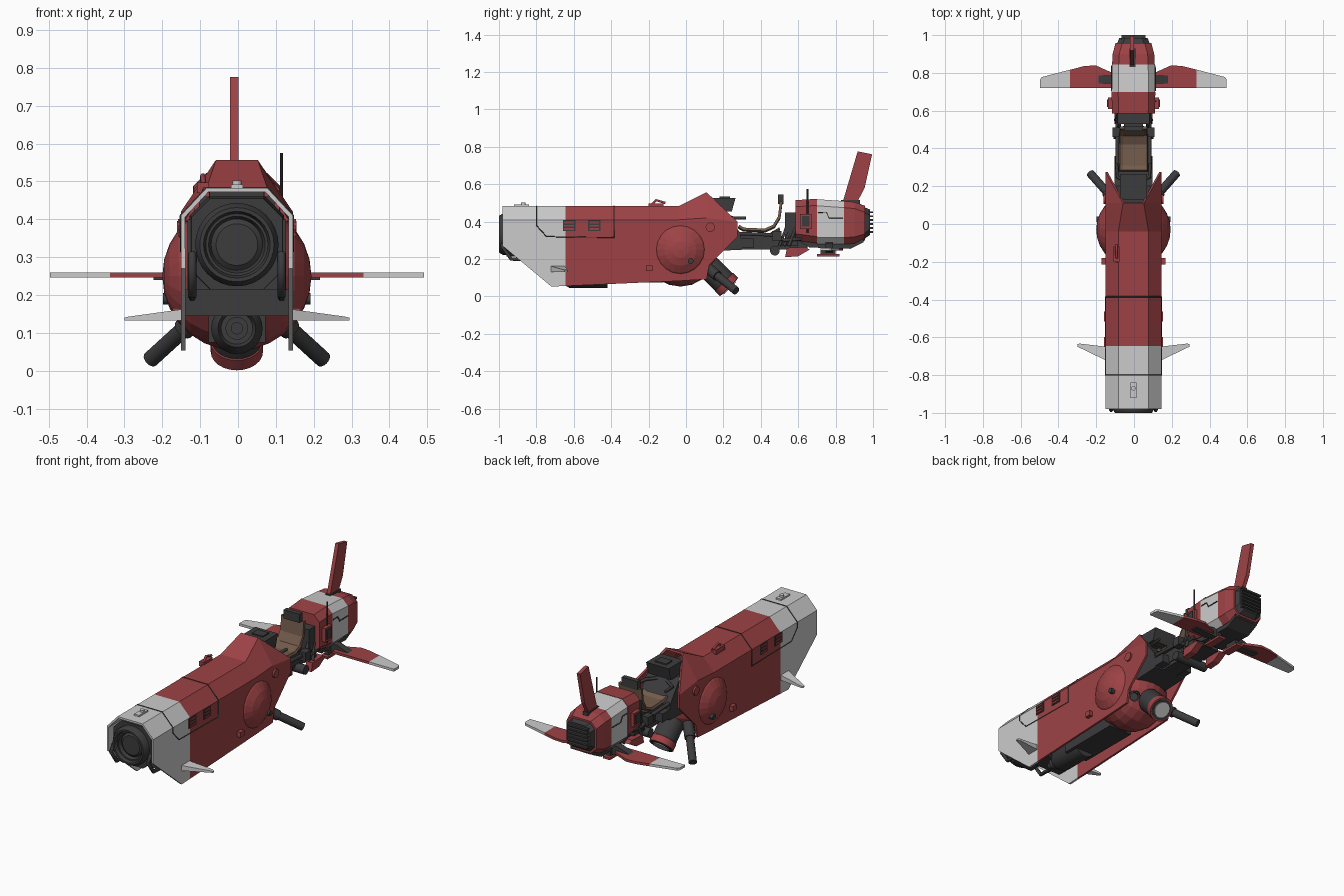
import bpy, bmesh, math
from mathutils import Vector


def material(name, rgb):
    m = bpy.data.materials.new(name)
    m.diffuse_color = (*rgb, 1)
    return m


RED = material("red_paint", (0.34, 0.055, 0.06))
WHITE = material("white_paint", (0.62, 0.62, 0.62))
DARK = material("dark_metal", (0.045, 0.045, 0.048))
BROWN = material("brown_leather", (0.17, 0.105, 0.07))
rounds = []


def mesh(name, verts, faces, mat, mirror=False, thick=0):
    """Mesh in world coordinates; open shells (thick > 0) keep their winding."""
    bm = bmesh.new()
    vs = [bm.verts.new(v) for v in verts]
    for f in faces:
        bm.faces.new([vs[i] for i in f])
    if not thick:
        bmesh.ops.remove_doubles(bm, verts=bm.verts, dist=1e-5)
        bmesh.ops.recalc_face_normals(bm, faces=bm.faces)
    me = bpy.data.meshes.new(name)
    bm.to_mesh(me)
    bm.free()
    o = bpy.data.objects.new(name, me)
    bpy.context.collection.objects.link(o)
    me.materials.append(mat)
    if thick:
        s = o.modifiers.new("thickness", 'SOLIDIFY')
        s.thickness, s.offset = thick, -1
    if mirror:
        o.modifiers.new("mirror", 'MIRROR').use_mirror_merge = False
    return o


def grid(rows, closed):
    n = len(rows[0])
    return [(s * n + i, (s + 1) * n + i, (s + 1) * n + (i + 1) % n, s * n + (i + 1) % n)
            for s in range(len(rows) - 1) for i in range(n if closed else n - 1)]


def loft(name, rings, mat, mirror=False):
    n, k = len(rings[0]), len(rings)
    caps = [tuple(range(n)), tuple(range((k - 1) * n, k * n))]
    return mesh(name, [v for r in rings for v in r], grid(rings, True) + caps, mat, mirror)


def prism(name, pts, axis, a, b, mat, mirror=False):
    put = {'x': lambda p, t: (t, *p), 'y': lambda p, t: (p[0], t, p[1]), 'z': lambda p, t: (*p, t)}[axis]
    return loft(name, [[put(p, t) for p in pts] for t in (a, b)], mat, mirror)


def box(name, x0, x1, y0, y1, z0, z1, mat, mirror=False):
    return prism(name, [(x0, y0), (x1, y0), (x1, y1), (x0, y1)], 'z', z0, z1, mat, mirror)


def lathe(name, prof, loc, d, mat, mirror=False, n=24, smooth=True):
    q = Vector(d).to_track_quat('Z', 'Y')
    rings = [[Vector(loc) + q @ Vector((r * math.cos(2 * math.pi * i / n), r * math.sin(2 * math.pi * i / n), h))
              for i in range(n)] for r, h in prof]
    o = mesh(name, [v for r in rings for v in r], grid(rings, True), mat, mirror)
    if smooth:
        rounds.append(o)
    return o


def cyl(name, p, q, r, mat, mirror=False, n=20):
    d = Vector(q) - Vector(p)
    return lathe(name, [(0, 0), (r, 0), (r, d.length), (0, d.length)], p, d, mat, mirror, n)


def pipe(name, pts, r, mat, mirror=False):
    for s in ((1, -1) if mirror else (1,)):
        cu = bpy.data.curves.new(name, 'CURVE')
        cu.dimensions, cu.bevel_depth, cu.bevel_resolution, cu.use_fill_caps = '3D', r, 1, True
        sp = cu.splines.new('POLY')
        sp.points.add(len(pts) - 1)
        for p, c in zip(sp.points, pts):
            p.co = (c[0] * s, c[1], c[2], 1)
        o = bpy.data.objects.new(name, cu)
        bpy.context.collection.objects.link(o)
        cu.materials.append(mat)


def octagon(y, w, z0, z1, c):
    half = [(w - c, z0), (w, z0 + c), (w, z1 - c), (w - c, z1)]
    return [(x, y, z) for x, z in half] + [(-x, y, z) for x, z in reversed(half)]


# Main hull shell, open at the front and below; W is the half width
W = 0.148


def hull(name, stations, mat):
    rows = [st + [(-x, y, z) for x, y, z in reversed(st)] for st in stations]
    return mesh(name, [v for r in rows for v in r], grid(rows, False), mat, thick=0.012)


def station(y, zb):
    return [(W, y, zb), (W, y, 0.41), (0.08, y, 0.483)]


hull("hull_nose", [station(-0.98, 0.27), station(-0.72, 0.053), station(-0.645, 0.056)], WHITE)
hull("hull_body", [station(-0.645, 0.056), station(-0.04, 0.083),
                   [(W, 0.11, 0.092), (W, 0.11, 0.42), (0.055, 0.11, 0.557)]], RED)
mesh("hull_rear_cheek", [(W, 0.11, 0.092), (W, 0.125, 0.17), (W, 0.275, 0.32), (W, 0.275, 0.40),
                         (W, 0.11, 0.42), (0.055, 0.11, 0.557)], [(0, 1, 2, 3, 4), (4, 3, 5)], RED, True, 0.012)

# Panel seams, side vents and small hull fittings
pipe("panel_seam", [(0.08, -0.8, 0.483), (W, -0.8, 0.41), (W, -0.8, 0.38), (W, -0.745, 0.32),
                    (W, -0.385, 0.315), (W, -0.385, 0.41), (0.08, -0.385, 0.483)], 0.003, DARK, True)
for y in (-0.8, -0.385):
    pipe("top_seam", [(-0.08, y, 0.483), (0.08, y, 0.483)], 0.003, DARK)
for y in (-0.625, -0.49):
    box("side_vent", 0.14, 0.151, y - 0.033, y + 0.033, 0.35, 0.41, DARK, True)
    for z in (0.36, 0.378, 0.396):
        box("vent_slat", 0.14, 0.156, y - 0.026, y + 0.026, z - 0.005, z + 0.005, RED, True)
box("nose_latch", -0.016, 0.016, -0.92, -0.84, 0.48, 0.492, WHITE)
cyl("nose_latch_knob", (0, -0.87, 0.49), (0, -0.87, 0.503), 0.012, WHITE)
box("side_tab", 0.14, 0.17, -0.215, -0.18, 0.135, 0.165, RED, True)
cyl("cheek_cap", (0.12, 0.13, 0.37), (0.158, 0.13, 0.37), 0.025, RED, True)
pipe("hull_sensor", [(-0.085, -0.2, 0.475), (-0.09, -0.16, 0.515), (-0.09, -0.11, 0.5)], 0.007, RED)
box("hull_sensor_foot", -0.105, -0.075, -0.2, -0.12, 0.47, 0.497, RED)

# Faceted ball housing that bulges through both sides and the belly
R = 0.197
lathe("ball_housing", [(R * math.sin(math.pi * i / 14), -R * math.cos(math.pi * i / 14)) for i in range(15)],
      (0, -0.03, 0.25), (1, 0, 0), RED, n=20, smooth=False)
cyl("ball_pin", (0.17, 0.025, 0.19), (0.195, 0.025, 0.19), 0.015, DARK, True)

# Nose engine inside the hull
loft("engine_cowl", [octagon(-0.96, 0.12, 0.215, 0.455, 0.05), octagon(-0.3, 0.125, 0.215, 0.46, 0.05)], DARK)
lathe("nose_engine", [(0.11, 0), (0.11, 0.28), (0.098, 0.3), (0.088, 0.3), (0.082, 0.28), (0.075, 0.28),
                      (0.068, 0.26), (0.055, 0.27), (0, 0.27)], (0, -0.7, 0.333), (0, -1, 0), DARK, n=32)
pipe("nose_bar", [(0.118, -0.96, 0.31), (0.118, -0.985, 0.27), (0.118, -0.935, 0.2), (0.118, -0.8, 0.195)],
     0.011, DARK, True)
box("nose_crossbeam", -0.137, 0.137, -0.8, -0.68, 0.145, 0.215, DARK)
box("hull_core", -0.13, 0.13, -0.68, 0.11, 0.16, 0.4, DARK)
box("belly_box", -0.075, 0.075, -0.5, -0.12, 0.075, 0.17, DARK)
lathe("belly_intake", [(0, 0), (0.068, 0), (0.068, 0.2), (0.05, 0.23), (0.042, 0.21), (0.03, 0.21),
                       (0.03, 0.27), (0.016, 0.27), (0.016, 0.3), (0, 0.3)],
      (0, -0.42, 0.112), (0, -1, 0), DARK)

# Belly thruster pointing back and down, with angled landing struts
lathe("thruster", [(0, 0), (0.055, 0), (0.066, 0.03), (0.066, 0.14), (0.06, 0.14), (0.06, 0.18), (0, 0.18)],
      (0, 0.105, 0.175), (0, 1, -1), DARK)
lathe("thruster_rim", [(0.058, 0.13), (0.069, 0.14), (0.069, 0.177), (0.055, 0.177), (0.055, 0.17), (0.058, 0.13)],
      (0, 0.105, 0.175), (0, 1, -1), RED)
lathe("thruster_disc", [(0, 0.17), (0.045, 0.17), (0.045, 0.184), (0, 0.184)],
      (0, 0.105, 0.175), (0, 1, -1), WHITE)
cyl("landing_strut", (0.08, 0.1, 0.165), (0.228, 0.268, 0.03), 0.022, DARK, True)
cyl("strut_socket", (0.07, 0.09, 0.174), (0.14, 0.168, 0.11), 0.029, DARK, True)

# Small nose fins
loft("nose_fin", [[(x, y, z) for y, z in ((ya, z0), (yb, z0), (yb, z1), (ya, z1))] for x, ya, yb, z0, z1 in
                  ((0.14, -0.725, -0.65, 0.132, 0.163), (0.285, -0.655, -0.633, 0.132, 0.143),
                   (0.297, -0.65, -0.637, 0.132, 0.14))], WHITE, True)

# Cockpit: dash, tub, seat and bars
prism("dashboard", [(0.13, 0.527), (0.265, 0.527), (0.245, 0.455), (0.13, 0.45)], 'x', -0.072, 0.072, DARK)
box("dash_screen", -0.035, 0.035, 0.18, 0.235, 0.525, 0.534, DARK)
prism("cockpit_tub", [(0.08, 0.24), (0.3, 0.25), (0.29, 0.34), (0.2, 0.46), (0.08, 0.46)], 'x', -0.1, 0.1, DARK)
pipe("handlebar", [(0.03, 0.22, 0.43), (0.085, 0.25, 0.42), (0.09, 0.32, 0.42)], 0.009, DARK, True)
curve = [(0.285, 0.375), (0.31, 0.36), (0.42, 0.355), (0.465, 0.375), (0.492, 0.42), (0.502, 0.5)]
seat_rows = [[(x, y, z) for x in (-0.072, -0.055, 0.055, 0.072)] for y, z in curve]
mesh("seat", [(x, y, z + (0.008 if abs(x) > 0.06 else 0)) for r in seat_rows for x, y, z in r],
     [f[::-1] for f in grid(seat_rows, False)], BROWN, thick=0.014)
box("headrest", -0.05, 0.05, 0.492, 0.52, 0.495, 0.545, DARK)
prism("seat_base", [(0.29, 0.27), (0.52, 0.27), (0.5, 0.37), (0.45, 0.34), (0.29, 0.34)], 'x', -0.055, 0.055, DARK)

# Open frame joining hull and tail
box("keel_beam", -0.05, 0.05, 0.1, 0.65, 0.25, 0.3, DARK)
box("foot_block", 0.05, 0.1, 0.26, 0.36, 0.26, 0.31, DARK, True)
pipe("side_rail", [(0.085, 0.2, 0.34), (0.085, 0.45, 0.33), (0.085, 0.53, 0.3), (0.085, 0.62, 0.31)], 0.011, DARK, True)
for i in range(3):
    y = 0.5 + 0.025 * i
    pipe("rear_brace", [(0.075 + 0.01 * i, y, 0.27), (0.075, y + 0.04, 0.38), (0.07, 0.62, 0.4)], 0.009, DARK, True)
cyl("frame_pivot", (-0.105, 0.475, 0.245), (0.105, 0.475, 0.245), 0.026, DARK)
box("frame_engine", -0.085, 0.085, 0.53, 0.6, 0.27, 0.45, DARK)
box("frame_pack", 0.07, 0.112, 0.46, 0.51, 0.3, 0.35, DARK, True)
prism("lower_cowl", [(0.53, 0.21), (0.6, 0.215), (0.66, 0.25), (0.64, 0.265), (0.54, 0.26)], 'x', 0.06, 0.1, RED, True)

# Tail pod in three painted bands, with a grille
loft("tail_front", [octagon(0.585, 0.113, 0.3, 0.515, 0.035), octagon(0.7, 0.116, 0.285, 0.522, 0.035)], RED)
loft("tail_band", [octagon(0.7, 0.115, 0.28, 0.52, 0.035), octagon(0.845, 0.113, 0.28, 0.51, 0.035)], WHITE)
loft("tail_rear", [octagon(0.845, 0.113, 0.28, 0.51, 0.035), octagon(0.9, 0.11, 0.283, 0.505, 0.035),
                   octagon(0.958, 0.095, 0.3, 0.485, 0.035)], RED)
loft("tail_grille", [octagon(0.95, 0.088, 0.305, 0.478, 0.03), octagon(0.985, 0.075, 0.33, 0.465, 0.03)], DARK)
for i in range(6):
    z = 0.345 + 0.021 * i
    box("grille_slat", -0.064, 0.064, 0.97, 1.0, z - 0.005, z + 0.005, DARK)
prism("tail_pan", [(0.6, 0.3), (0.66, 0.262), (0.88, 0.255), (0.95, 0.29), (0.95, 0.32)], 'x', -0.075, 0.075, DARK)
box("tail_side_box", 0.1, 0.135, 0.61, 0.67, 0.36, 0.44, RED, True)
box("tail_side_hatch", 0.13, 0.14, 0.62, 0.66, 0.375, 0.43, DARK, True)
pipe("tail_seam", [(0.116, 0.705, 0.45), (0.116, 0.75, 0.45), (0.116, 0.765, 0.42), (0.115, 0.84, 0.42)],
     0.003, DARK, True)
cyl("antenna", (0.118, 0.65, 0.34), (0.118, 0.65, 0.575), 0.0045, DARK, n=8)

# Tail wings with white tips, their brackets and skids
prism("wing_root", [(0.1, 0.72), (0.335, 0.72), (0.335, 0.817), (0.26, 0.836), (0.2, 0.84), (0.1, 0.795)],
      'z', 0.246, 0.26, RED, True)
prism("wing_tip", [(0.335, 0.72), (0.494, 0.72), (0.494, 0.765), (0.485, 0.778), (0.335, 0.817)],
      'z', 0.246, 0.26, WHITE, True)
prism("wing_bracket", [(0.06, 0.29), (0.115, 0.285), (0.22, 0.247), (0.22, 0.24), (0.06, 0.235)],
      'y', 0.745, 0.785, DARK, True)
box("tail_skid", 0.04, 0.085, 0.7, 0.82, 0.215, 0.228, RED, True)
box("skid_mount", 0.05, 0.075, 0.72, 0.8, 0.225, 0.27, DARK, True)

# Upright tail fin
prism("tail_fin", [(0.835, 0.495), (0.918, 0.776), (0.995, 0.76), (0.955, 0.58), (0.91, 0.495)], 'x', -0.018, 0.004, RED)
box("fin_foot", -0.022, 0.01, 0.83, 0.93, 0.49, 0.515, DARK)

# Smooth the round parts, then centre the model
for o in rounds:
    o.select_set(True)
bpy.context.view_layer.objects.active = rounds[0]
bpy.ops.object.shade_smooth_by_angle(angle=math.radians(35))
for o in bpy.context.collection.objects:
    o.location.x -= 0.003
